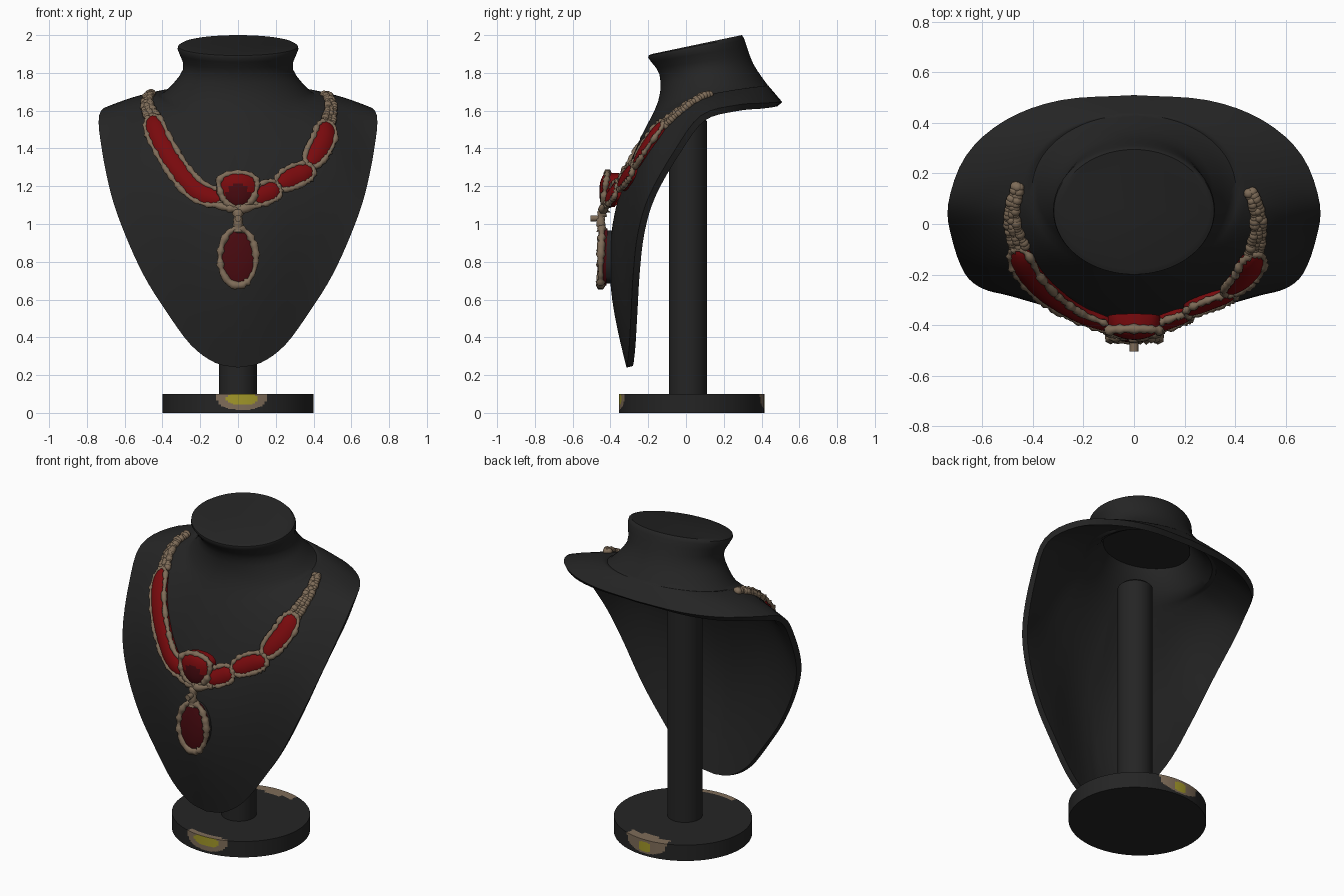
import bpy, bmesh, math, random
from mathutils import Vector
from mathutils.bvhtree import BVHTree

random.seed(4)
if "Cube" in bpy.data.objects:
    bpy.data.objects.remove(bpy.data.objects["Cube"])


def material(name, rgb):
    m = bpy.data.materials.new(name)
    m.use_nodes = True
    m.diffuse_color = (*rgb, 1)
    m.node_tree.nodes["Principled BSDF"].inputs["Base Color"].default_value = (*rgb, 1)
    return m


black = material("black", (0.018, 0.018, 0.018))
red = material("red", (0.19, 0.003, 0.004))
dark_red = material("dark red", (0.065, 0.003, 0.005))
tan = material("tan", (0.21, 0.15, 0.098))
yellow = material("yellow", (0.36, 0.31, 0.022))


def catmull(keys, per):
    """Smooth open curve through the keys, with per steps in each span."""
    keys = [Vector(k) for k in keys]
    ext = [2 * keys[0] - keys[1]] + keys + [2 * keys[-1] - keys[-2]]
    out = []
    for a, b, c, d in zip(ext, ext[1:], ext[2:], ext[3:]):
        for k in range(per):
            t = k / per
            out.append(b + (c - a) * (t / 2) + (2 * a - 5 * b + 4 * c - d) * (t * t / 2)
                       + (3 * b - a - 3 * c + d) * (t ** 3 / 2))
    return out + [keys[-1]]


def finish(name, verts, faces, mats, angle=40):
    mesh = bpy.data.meshes.new(name)
    mesh.from_pydata([tuple(v) for v in verts], [], faces)
    for m in mats:
        mesh.materials.append(m)
    ob = bpy.data.objects.new(name, mesh)
    bpy.context.collection.objects.link(ob)
    smooth(ob, angle)
    return ob


def smooth(ob, angle=40):
    bpy.ops.object.select_all(action="DESELECT")
    ob.select_set(True)
    bpy.context.view_layer.objects.active = ob
    bpy.ops.object.shade_smooth_by_angle(angle=math.radians(angle))


def rings_to_faces(rows, n, cyclic=True):
    return [(i * n + j, (i + 1) * n + j, (i + 1) * n + (j + 1) % n, i * n + (j + 1) % n)
            for i in range(rows - 1) for j in range(n if cyclic else n - 1)]


# Bust shell: neck ovals lofted to a rim that drops to a point in front
RIM = [(0, 0, -.315, .24), (8, .12, -.31, .265), (18, .25, -.30, .36), (30, .385, -.29, .545),
       (40, .5, -.28, .73), (50, .6, -.255, .95), (60, .67, -.195, 1.15), (73, .72, -.06, 1.39),
       (90, .735, .08, 1.575), (115, .665, .27, 1.63), (135, .51, .41, 1.64),
       (155, .29, .49, 1.645), (180, 0, .51, 1.645)]


def oval(a, rx, yf, yb, zf, zb):
    s = (1 - math.cos(a)) / 2
    return Vector((rx * math.sin(a), yf + (yb - yf) * s, zf + (zb - zf) * s))


def bust_profile(key):
    deg, rim = key[0], Vector(key[1:])
    a = math.radians(deg)
    collar = oval(a, .385, -.147, .425, 1.65, 1.745)
    pts = [oval(a, .30, -.18, .295, 1.9, 2.0), oval(a, .32, -.20, .31, 1.88, 1.975),
           oval(a, .29, -.14, .355, 1.79, 1.85)]
    drop = max(0, (1.64 - rim.z) / 1.4) ** 1.3
    lift = .045 * max(0, math.sin(2 * a)) + .012 * math.sin(a)
    for k in range(9):
        t = k / 8
        bulge = math.sin(math.pi * t)
        pts.append(collar.lerp(rim, t) + Vector((0, -.165 * drop, lift)) * bulge)
    return catmull(pts, 3)


half = [bust_profile(k) for k in catmull([Vector(r) for r in RIM], 4)]
flip = [[Vector((-p.x, p.y, p.z)) for p in col] for col in half[-2:0:-1]]
cols = half + flip
n, rows = len(cols), len(cols[0])
verts = [c[i] for i in range(rows) for c in cols]
faces = rings_to_faces(rows, n) + [tuple(range(n))]
skin = BVHTree.FromPolygons([tuple(v) for v in verts], faces)
bust = finish("bust", verts, faces, [black])
mod = bust.modifiers.new("shell", "SOLIDIFY")
mod.thickness, mod.offset = 0.035, -1
bpy.ops.object.modifier_apply(modifier="shell")
smooth(bust)


def lathe(name, profile, centre, scale, mats, seg=96):
    vs = [(centre[0] + r * scale[0] * math.sin(2 * math.pi * j / seg),
           centre[1] - r * scale[1] * math.cos(2 * math.pi * j / seg), z)
          for r, z in profile for j in range(seg)]
    m = len(profile)
    fs = rings_to_faces(m, seg) + [tuple(range(seg)), tuple(reversed(range((m - 1) * seg, m * seg)))]
    return finish(name, vs, fs, mats, 35)


# Stand: neck plate, post and round base with painted patches
lathe("neck_plate", [(1, 1.79), (1, 1.77)], (0, .105), (.27, .23), [black])
lathe("post", [(.085, 1.56), (.1, 1.545), (.1, .09)], (0, .01), (1, 1), [black], 48)
wall = [(1, .1 - .005 * k) for k in range(21)]
base = lathe("base", [(.8, .1), (.86, .1), (.91, .1), (.96, .1)] + wall, (0, .03), (.4, .385),
             [black, tan, yellow], 192)
for f in base.data.polygons:
    c = f.center
    front = c.y < 0
    x = c.x - .02 if front else c.x
    top_in = .385 - abs(c.y - .03) - .02 if f.normal.z > .5 else 0
    if abs(x) > .16 or f.normal.z < -.5 or len(f.vertices) > 4:
        continue
    low = (.1 - c.z) / .085
    if (x / .135) ** 2 + low ** 3 < 1 and top_in < (.02 if front else .05):
        f.material_index = 1
    w, centre_z = (.082, .075) if front else (.042, .055)
    if abs(x / w) ** 3 + ((c.z - centre_z) / .032) ** 2 < 1 and f.normal.z < .5:
        f.material_index = 2


def tube(name, pts, radius, mat, cyclic=False, rough=.4):
    cu = bpy.data.curves.new(name, "CURVE")
    cu.dimensions = "3D"
    cu.bevel_depth, cu.bevel_resolution, cu.use_fill_caps = radius, 1, True
    sp = cu.splines.new("POLY")
    sp.points.add(len(pts) - 1)
    for p, co in zip(sp.points, pts):
        p.co = (*co, 1)
        p.radius = 1 + random.uniform(-rough, rough)
    sp.use_cyclic_u = cyclic
    cu.materials.append(mat)
    ob = bpy.data.objects.new(name, cu)
    bpy.context.collection.objects.link(ob)


def frames(path, lift, snap, rise=0):
    """Points along the path with outward normal and sideways direction."""
    out = []
    last = len(path) - 1
    for i, p in enumerate(path):
        normal = Vector((0, -1, 0))
        if snap:
            p, normal = skin.find_nearest(p)[:2]
            p = p + normal * (lift + rise * (i / last) ** 2)
        t = (path[min(i + 1, last)] - path[max(i - 1, 0)]).normalized()
        out.append((p, normal, normal.cross(t).normalized()))
    return out


def gem(name, keys, width, power=2, dome=.018, depth=.03, lift=.02, rise=0, snap=True,
        mats=(red,), border=.014, steps=24, taper=0):
    """Domed stone along a path, with a rough metal border around its outline."""
    dense = catmull(keys, 40)
    last = len(dense) - 1
    us = [(1 - math.cos(math.pi * k / steps)) / 2 for k in range(steps + 1)]
    fr = frames([dense[round(u * last)] for u in us], lift, snap, rise)
    vs, left, right = [], [], []
    across = 9
    for u, (p, nrm, side) in zip(us, fr):
        w = width * max(0, 1 - abs(2 * u - 1) ** power) ** .5 * (1 - taper * u) + .002
        left.append(p + side * w)
        right.append(p - side * w)
        vs.append(p + side * w - nrm * depth)
        for j in range(across):
            v = 1 - 2 * j / (across - 1)
            vs.append(p + side * w * v + nrm * dome * (1 - v * v) * min(1, w / width))
        vs.append(p - side * w - nrm * depth)
    fs = rings_to_faces(steps + 1, across + 2, cyclic=False)
    ob = finish(name, vs, fs, mats, 50)
    if border:
        ring = left + right[::-1]
        dense_ring = []
        for a, b in zip(ring, ring[1:] + ring[:1]):
            cuts = max(1, round((b - a).length / .014))
            dense_ring += [a.lerp(b, k / cuts) for k in range(cuts)]
        tube(name + "_border", dense_ring, border, tan, True)
    return ob


# Strand stones: one long band on the right, three stones on the left
gem("right_band", [(-.455, -.09, 1.56), (-.41, -.17, 1.44), (-.32, -.28, 1.29),
                   (-.21, -.35, 1.17), (-.08, -.38, 1.12)], .05, 8, rise=.045, steps=40)
gem("left_long_stone", [(.465, -.1, 1.52), (.44, -.17, 1.42), (.37, -.25, 1.30)], .055, 3.5)
gem("left_oval_stone", [(.39, -.25, 1.28), (.3, -.3, 1.25), (.205, -.34, 1.2)], .054, 2.8,
    lift=.025, rise=.01)
gem("left_small_stone", [(.215, -.35, 1.19), (.15, -.36, 1.16), (.07, -.38, 1.12)], .052, 3.5,
    lift=.04, rise=.025)

# Centre stone with a darker heart and a metal bar below
centre = gem("centre_stone", [(0, -.415, 1.27), (0, -.43, 1.18), (0, -.435, 1.09)], .118, 3, dome=.035,
             depth=.06, snap=False, mats=(red, dark_red), taper=.4, border=.017)
for f in centre.data.polygons:
    if (f.center.x / .062) ** 2 + ((f.center.z - 1.155) / .06) ** 2 < 1:
        f.material_index = 1
tube("centre_bar", catmull([(-.12, -.42, 1.1), (0, -.44, 1.078), (.12, -.42, 1.1)], 8), .02, tan)

# Pendant with dark backing, bail and nub
drop = [(0, -.445, .975), (0, -.452, .82), (0, -.452, .675)]
gem("pendant_stone", drop, .094, 2, dome=.016, snap=False, mats=(dark_red,), border=.019)
gem("pendant_back", [(0, -.437, .965), (0, -.437, .82), (0, -.437, .685)], .09, 2, dome=0,
    depth=.06, snap=False, mats=(black,), border=0)
tube("bail", catmull([(0, -.42, 1.08), (0, -.45, 1.04), (0, -.448, .96)], 5), .025, tan)
tube("bail_nub", [(0, -.43, 1.03), (0, -.47, 1.03), (0, -.505, 1.03)], .017, tan, rough=.1)


# Chain ends made of rough clustered beads
def chain(name, keys):
    bm = bmesh.new()
    path = catmull(keys, 6)
    for i, (p, nrm, side) in enumerate(frames(path, .006, True)):
        w = .008 + .017 * i / (len(path) - 1)
        for k in (-1, 0, 1):
            r = random.uniform(.015, .022)
            made = bmesh.ops.create_icosphere(bm, subdivisions=2, radius=r)["verts"]
            bmesh.ops.translate(bm, verts=made, vec=p + side * k * w + nrm * random.uniform(0, .006))
    mesh = bpy.data.meshes.new(name)
    bm.to_mesh(mesh)
    bm.free()
    mesh.materials.append(tan)
    ob = bpy.data.objects.new(name, mesh)
    bpy.context.collection.objects.link(ob)
    smooth(ob)


chain("right_chain", [(-.465, .14, 1.715), (-.485, .05, 1.67), (-.48, -.02, 1.62), (-.455, -.09, 1.57)])
chain("left_chain", [(.465, .12, 1.70), (.49, .04, 1.65), (.49, -.04, 1.59), (.47, -.1, 1.52)])
